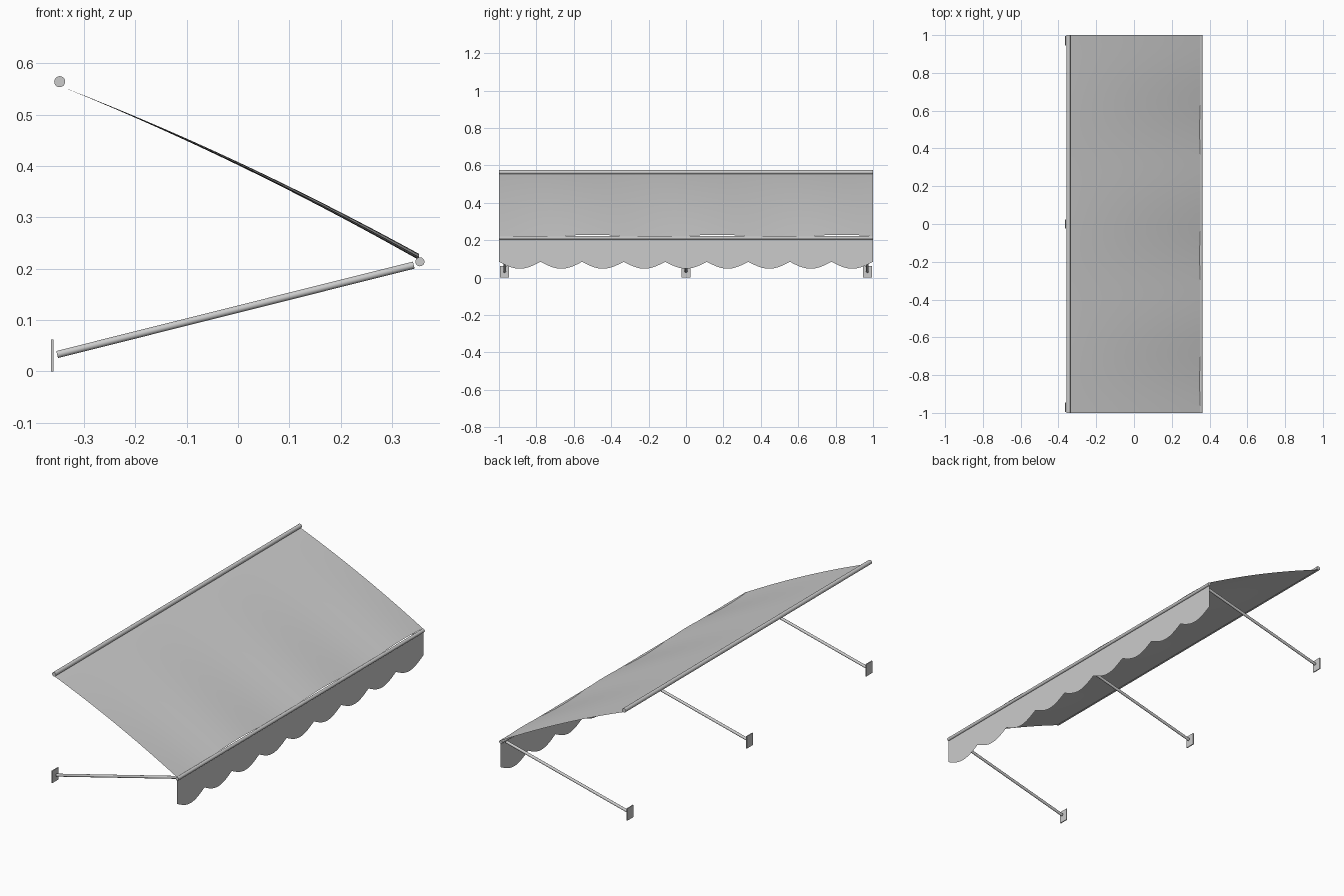
import bpy
import math
from mathutils import Vector

cube = bpy.data.objects.get("Cube")
if cube:
    bpy.data.objects.remove(cube, do_unlink=True)

grey = bpy.data.materials.new("light grey")
grey.use_nodes = True
colour = (0.6, 0.6, 0.6, 1)
grey.diffuse_color = colour
grey.node_tree.nodes["Principled BSDF"].inputs["Base Color"].default_value = colour


def finish(name):
    ob = bpy.context.object
    ob.name = name
    ob.data.materials.append(grey)
    bpy.ops.object.transform_apply(location=False, rotation=True, scale=True)
    bpy.ops.object.shade_smooth_by_angle(angle=math.radians(40))
    return ob


def rod(name, start, end, radius):
    a, b = Vector(start), Vector(end)
    bpy.ops.mesh.primitive_cylinder_add(
        vertices=24, radius=radius, depth=(b - a).length, location=(a + b) / 2,
        rotation=(b - a).to_track_quat("Z", "Y").to_euler())
    return finish(name)


def sheet(name, nu, nv, shape):
    """Grid bent by shape(u, v): u runs down the cloth 0..1, v along it -1..1."""
    bpy.ops.mesh.primitive_grid_add(x_subdivisions=nu, y_subdivisions=nv, size=2)
    for vert in bpy.context.object.data.vertices:
        vert.co = shape((vert.co.x + 1) / 2, vert.co.y)
    return finish(name)


# Canopy: slightly bulged slope whose ripples grow towards the front bar
def canopy_shape(u, v):
    x = -0.345 + 0.697 * u
    z = 0.555 - 0.332 * u + 0.056 * u * (1 - u)
    return x, v, z + 0.006 * u * math.sin(3 * math.pi * v)


# Valance: vertical strip with nine scallops along its lower edge
def valance_shape(u, v):
    hem = 0.085 - 0.037 * abs(math.sin(4.5 * math.pi * (v + 1)))
    return 0.354, v, 0.21 + (hem - 0.21) * u


sheet("canopy", 24, 72, canopy_shape)
sheet("valance", 2, 144, valance_shape)

# Bars along the wall and the front edge
rod("wall_bar", (-0.347, -1, 0.564), (-0.347, 1, 0.564), 0.0107)
rod("front_bar", (0.354, -1, 0.2135), (0.354, 1, 0.2135), 0.0088)

# Support arms and their wall plates
for side, y in (("right", -0.97), ("middle", 0), ("left", 0.97)):
    rod(side + "_arm", (-0.352, y, 0.033), (0.342, y, 0.207), 0.007)
    bpy.ops.mesh.primitive_cube_add(size=1, location=(-0.3615, y, 0.031),
                                    scale=(0.005, 0.049, 0.062))
    finish(side + "_wall_plate")
